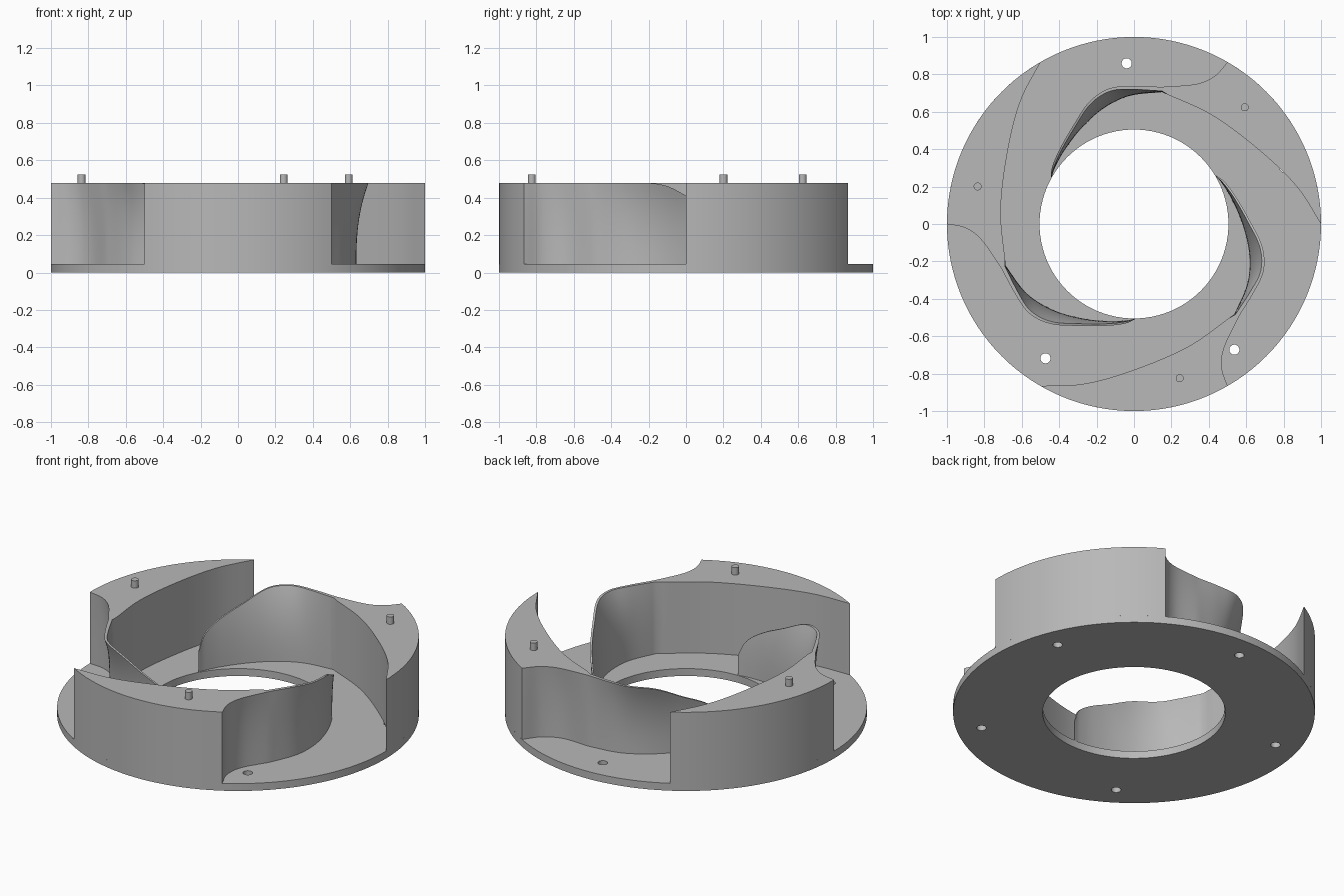
import bpy, bmesh, math
from mathutils import Vector

if "Cube" in bpy.data.objects:
    bpy.data.objects.remove(bpy.data.objects["Cube"])

PLATE, TOP = 0.045, 0.48
BOLT_R = 0.86

grey = bpy.data.materials.new("plain grey")
grey.use_nodes = True
grey.diffuse_color = (0.48, 0.48, 0.48, 1)
grey.node_tree.nodes["Principled BSDF"].inputs["Base Color"].default_value = (0.48, 0.48, 0.48, 1)


def smooth(obj):
    bpy.ops.object.select_all(action='DESELECT')
    obj.select_set(True)
    bpy.context.view_layer.objects.active = obj
    bpy.ops.object.shade_smooth_by_angle(angle=math.radians(35))


def cylinder(name, r, z0, z1, x=0, y=0, sides=32):
    bpy.ops.mesh.primitive_cylinder_add(vertices=sides, radius=r, depth=z1 - z0,
                                        location=(x, y, (z0 + z1) / 2))
    obj = bpy.context.object
    obj.name = name
    obj.data.materials.append(grey)
    return obj


def polar(r, degrees):
    a = math.radians(degrees)
    return r * math.cos(a), r * math.sin(a)


def spline(points, steps):
    """Catmull-Rom samples through points of any dimension."""
    pts = [Vector(p) for p in points]
    pts = [2 * pts[0] - pts[1]] + pts + [2 * pts[-1] - pts[-2]]
    out = []
    for a, b, c, d in zip(pts, pts[1:], pts[2:], pts[3:]):
        for i in range(steps):
            t = i / steps
            out.append(0.5 * (2 * b + (c - a) * t + (2 * a - 5 * b + 4 * c - d) * t ** 2
                              + (3 * b - a - 3 * c + d) * t ** 3))
    return out + [pts[-2]]


# Base ring with centre opening and five bolt holes
plate = cylinder("base_ring", 1.0, 0, PLATE, sides=128)
cutters = [cylinder("centre_cutter", 0.505, -0.1, 0.2, sides=96)]
for k in range(5):
    cutters.append(cylinder("bolt_cutter", 0.027, -0.1, 0.2, *polar(BOLT_R, 92.6 + 72 * k)))
for cutter in cutters:
    mod = plate.modifiers.new("hole", 'BOOLEAN')
    mod.object, mod.operation, mod.solver = cutter, 'DIFFERENCE', 'EXACT'
    bpy.context.view_layer.objects.active = plate
    bpy.ops.object.modifier_apply(modifier=mod.name)
    bpy.data.objects.remove(cutter)
smooth(plate)

# Vane plan: each outline point is (base xy, fully leaned xy, top height)
body_inner = [(1, 0), (0.87, 0.2), (0.675, 0.39), (0.42, 0.58), (0.15, 0.705)]
# Blade stations: x, y, thickness, outward lean, height
blade = [(0.15, 0.705, 0.022, 0.006, TOP), (0, 0.69, 0.018, 0.03, TOP),
         (-0.1, 0.655, 0.015, 0.062, TOP), (-0.2, 0.59, 0.013, 0.065, 0.465),
         (-0.3, 0.49, 0.012, 0.05, 0.395), (-0.38, 0.38, 0.011, 0.04, 0.33),
         (-0.425, 0.295, 0.01, 0.03, 0.26), (-0.44, 0.25, 0.004, 0, 0.17)]

samples = spline(blade, 6)
near, far = [], []
for i, s in enumerate(samples):
    ahead, behind = samples[min(i + 1, len(samples) - 1)], samples[max(i - 1, 0)]
    tangent = Vector((ahead[0] - behind[0], ahead[1] - behind[1])).normalized()
    out = Vector((tangent.y, -tangent.x))
    p, height = Vector((s[0], s[1])), min(s[4], TOP)
    near.append((p, p + out * s[3], height))
    far.append((p + out * s[2], p + out * (s[2] + s[3]), height))

body_near = [(p, p, TOP) for p in spline(body_inner, 8)[:-1]]
arc = [Vector(polar(1, 60 * i / 24)) for i in range(1, 24)]
body_arc = [(p, p, TOP) for p in arc]
corner = (0.5, 0.866)
base_edge = spline([corner, (0.43, 0.775), (0.32, 0.725), far[0][0]], 8)[:-1]
top_edge = spline([corner, (0.43, 0.79), (0.33, 0.748), far[0][1]], 8)[:-1]
body_far = [(a, b, TOP) for a, b in zip(base_edge, top_edge)]

outline = body_arc + body_far + far + near[::-1] + body_near[::-1]

# Vane mesh: stacked rings whose lean grows towards the top
LAYERS = 12
bm = bmesh.new()
rings = []
for k in range(LAYERS + 1):
    ring = []
    for base, lean, height in outline:
        z = PLATE - 0.002 + (height - PLATE + 0.002) * k / LAYERS
        w = max(0, (z - PLATE) / (TOP - PLATE)) ** 2.5
        ring.append(bm.verts.new((*base.lerp(lean, w), z)))
    rings.append(ring)
n = len(outline)
for low, high in zip(rings, rings[1:]):
    for i in range(n):
        j = (i + 1) % n
        bm.faces.new((low[i], low[j], high[j], high[i]))
start = len(body_arc) + len(body_far)
count = len(far)
for ring in (rings[0], rings[-1]):
    outer = ring[start:start + count]
    inner = ring[start + count:start + 2 * count][::-1]
    for i in range(count - 1):
        bm.faces.new((outer[i], outer[i + 1], inner[i + 1], inner[i]))
    bm.faces.new(ring[:start] + [outer[0], inner[0]] + ring[start + 2 * count:])
bmesh.ops.recalc_face_normals(bm, faces=bm.faces)
vane_mesh = bpy.data.meshes.new("vane")
bm.to_mesh(vane_mesh)
bm.free()
vane_mesh.materials.append(grey)

# Three vanes, each with a locating pin
for k in range(3):
    vane = bpy.data.objects.new(f"vane_{k + 1}", vane_mesh)
    bpy.context.collection.objects.link(vane)
    vane.rotation_euler.z = math.radians(120 * k)
    if k == 0:
        smooth(vane)
    pin = cylinder(f"pin_{k + 1}", 0.021, TOP - 0.02, 0.525, *polar(BOLT_R, 46.5 + 120 * k))
    smooth(pin)
